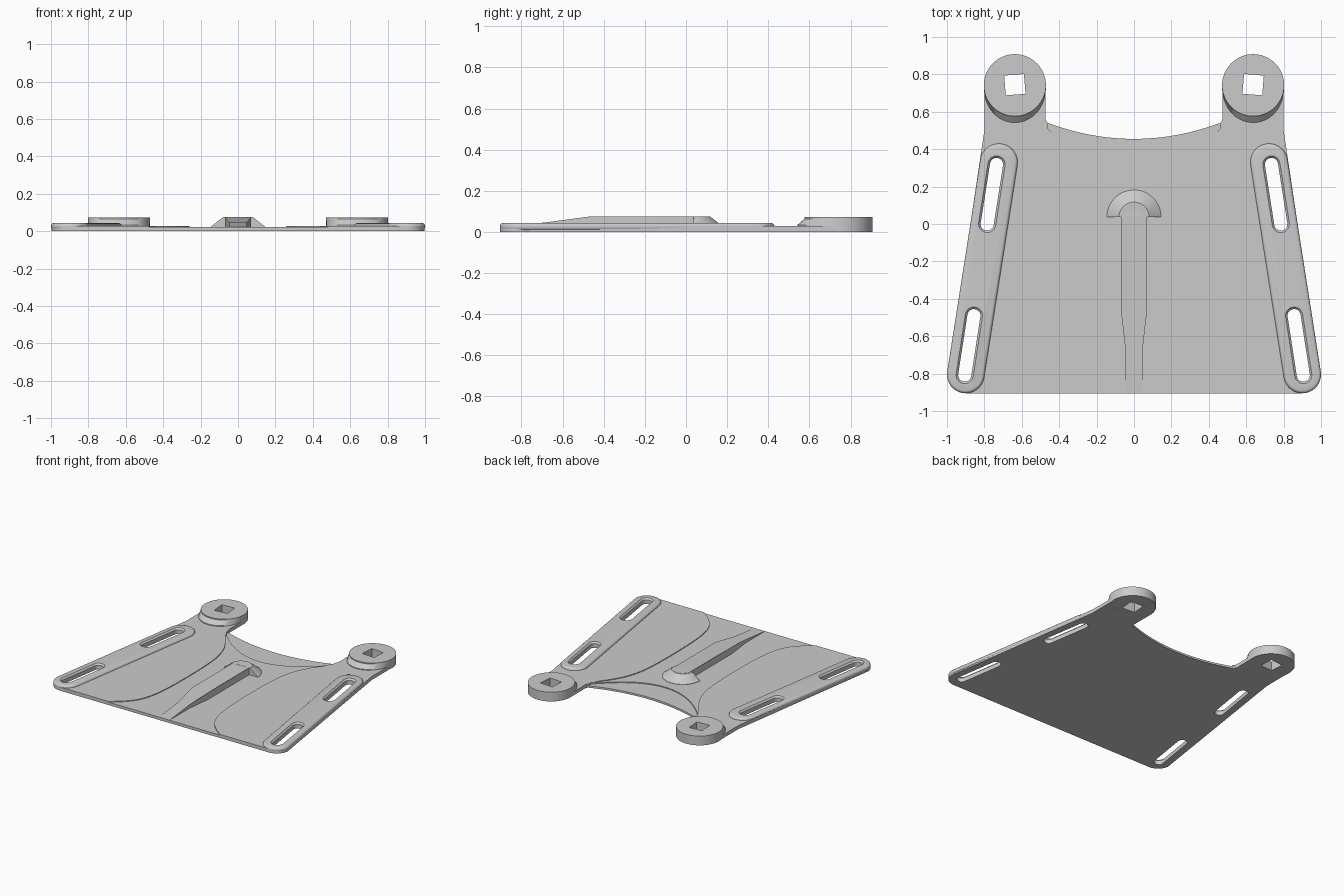
import bpy
import bmesh
from math import pi, cos, sin, atan2
from mathutils import Matrix, Vector

cube = bpy.data.objects.get("Cube")
if cube:
    bpy.data.objects.remove(cube, do_unlink=True)

GREY = (0.6, 0.6, 0.6, 1)
mat = bpy.data.materials.new("light grey plastic")
mat.use_nodes = True
mat.diffuse_color = GREY
mat.node_tree.nodes["Principled BSDF"].inputs["Base Color"].default_value = GREY


def loft(name, rings):
    """Solid skinned through rings of 3D points with equal counts."""
    bm = bmesh.new()
    loops = [[bm.verts.new(p) for p in ring] for ring in rings]
    n = len(loops[0])
    bm.faces.new(loops[0][::-1])
    bm.faces.new(loops[-1])
    for a, b in zip(loops, loops[1:]):
        for i in range(n):
            j = (i + 1) % n
            bm.faces.new((a[i], a[j], b[j], b[i]))
    bmesh.ops.recalc_face_normals(bm, faces=bm.faces)
    mesh = bpy.data.meshes.new(name)
    bm.to_mesh(mesh)
    bm.free()
    mesh.materials.append(mat)
    obj = bpy.data.objects.new(name, mesh)
    bpy.context.collection.objects.link(obj)
    return obj


def prism(name, outline, z0, z1):
    return loft(name, [[(x, y, z) for x, y in outline] for z in (z0, z1)])


def arc(cx, cy, r, a0, a1, n):
    return [(cx + r * cos(a0 + (a1 - a0) * i / n),
             cy + r * sin(a0 + (a1 - a0) * i / n)) for i in range(n + 1)]


def capsule(p, q, r):
    a = atan2(q[1] - p[1], q[0] - p[0])
    return arc(*q, r, a - pi / 2, a + pi / 2, 16) + arc(*p, r, a + pi / 2, a + 1.5 * pi, 16)


def mirrored(half):
    """Close a right-hand outline with its mirror image."""
    return half + [(-x, y) for x, y in reversed(half) if abs(x) > 1e-5]


def smooth_path(pts, rounds=3):
    for _ in range(rounds):
        out = [pts[0]]
        for (ax, ay), (bx, by) in zip(pts, pts[1:]):
            out += [(ax * .75 + bx * .25, ay * .75 + by * .25),
                    (ax * .25 + bx * .75, ay * .25 + by * .75)]
        pts = out + [pts[-1]]
    return pts


def activate(obj):
    bpy.ops.object.select_all(action='DESELECT')
    obj.select_set(True)
    bpy.context.view_layer.objects.active = obj


def bevel(obj, width, segments=3):
    m = obj.modifiers.new("bevel", 'BEVEL')
    m.width, m.segments, m.limit_method = width, segments, 'ANGLE'
    m.angle_limit = 0.8
    activate(obj)
    bpy.ops.object.modifier_apply(modifier=m.name)


def cut(obj, cutters):
    activate(obj)
    for c in cutters:
        m = obj.modifiers.new("cut", 'BOOLEAN')
        m.operation, m.solver, m.object = 'DIFFERENCE', 'EXACT', c
        bpy.ops.object.modifier_apply(modifier=m.name)


def finish(obj):
    activate(obj)
    bpy.ops.object.shade_smooth_by_angle(angle=0.6)


def helper(obj):
    obj.hide_render = True
    helpers.append(obj)
    return obj


helpers = []
PANEL_Z, RAIL_Z, DISC_Z = 0.028, 0.044, 0.072

# Base plate with flared sides, rear necks and a concave rear edge
rear = [(0.46 * i / 14, 0.455 + 0.085 * (i / 14) ** 2) for i in range(14, -1, -1)]
half = ([(0.9, -0.905)] + arc(0.898, -0.805, 0.1, -pi / 2, -0.13, 10)[1:]
        + [(0.8, 0.5), (0.8, 0.74), (0.472, 0.74), (0.472, 0.56), (0.468, 0.546)] + rear)
plate = prism("base_plate", mirrored(half), 0, PANEL_Z)

# Shallow central channel between the side panels
channel = smooth_path([(0.5, -0.92), (0.38, -0.83), (0.3, -0.72), (0.26, -0.5), (0.26, 0.05),
                       (0.3, 0.25), (0.37, 0.38), (0.45, 0.48), (0.45, 0.6)])
channel_cutter = helper(prism("channel_cutter", mirrored(channel), 0.022, 0.1))

# Lower crescent along the rear edge
lens = [(0.46 * i / 16, 0.26 + 0.25 * (i / 16) ** 2) for i in range(17)] + [(0.46, 0.6)]
crescent_cutter = helper(prism("crescent_cutter", mirrored(lens), 0.015, 0.1))
cut(plate, [channel_cutter, crescent_cutter])

for side, label in ((1, "left"), (-1, "right")):
    # Slotted strap rail along the edge
    rail = prism(label + "_rail", capsule((side * 0.9, -0.805), (side * 0.722, 0.33), 0.1),
                 0.006, RAIL_Z)
    bevel(rail, 0.016)
    slots = []
    for front, back in (((0.905, -0.808), (0.856, -0.49)), ((0.785, 0.0), (0.735, 0.318))):
        path = capsule((side * front[0], front[1]), (side * back[0], back[1]), 0.035)
        wide = capsule((side * front[0], front[1]), (side * back[0], back[1]), 0.047)
        levels = ((path, -0.1), (path, RAIL_Z - 0.012), (wide, RAIL_Z + 0.001), (wide, 0.1))
        slots.append(helper(loft("slot_cutter", [[(x, y, z) for x, y in ring]
                                                 for ring, z in levels])))
    cut(rail, slots)
    cut(plate, slots)
    finish(rail)

    # Round mounting boss whose front wall slopes into the neck
    cx, cy, r = side * 0.637, 0.742, 0.166
    ring = arc(cx, cy, r, 0, 2 * pi, 64)[:-1]
    skirt = [(x, y - 0.034 * max(0, -(y - cy) / r) ** 0.5) for x, y in ring]
    boss = loft(label + "_boss", [[(x, y, z) for x, y in pts] for pts, z in
                                  ((ring, 0), (skirt, 0.02), (skirt, 0.034),
                                   (ring, DISC_Z - 0.008), (ring, DISC_Z))])
    square = [Vector((x * 0.053, y * 0.053, 0)) for x, y in ((-1, -1), (1, -1), (1, 1), (-1, 1))]
    turn = Matrix.Rotation(-side * 0.08, 3, 'Z')
    corners = [turn @ v for v in square]
    hole = helper(prism("hole_cutter", [(cx + v.x, cy + 0.003 + v.y) for v in corners],
                        -0.1, 0.2))
    cut(boss, [hole])
    cut(plate, [hole])
    finish(boss)
finish(plate)

# Central ridge: a ramp that widens and rises to a flat top
TOP = 0.076
stations = [(0.046, -0.903, 0.0225), (0.046, -0.67, 0.048), (0.07, -0.46, TOP)]
half = stations + [(x, y, TOP) for x, y in arc(0, 0.04, 0.07, 0, pi / 2, 12)]
top = half + [(-x, y, z) for x, y, z in reversed(half) if x > 1e-5]
ridge = loft("center_ridge", [[(x, y, 0.01) for x, y, z in top], top])
finish(ridge)

# Half-cone collar behind the ridge
levels = ((0.145, 0.01), (0.145, 0.024), (0.08, TOP - 0.001))
collar = loft("ridge_collar", [[(x, y, z) for x, y in arc(0, 0.037, rad, 0, pi, 32)]
                               for rad, z in levels])
finish(collar)

for h in helpers:
    bpy.data.objects.remove(h, do_unlink=True)
